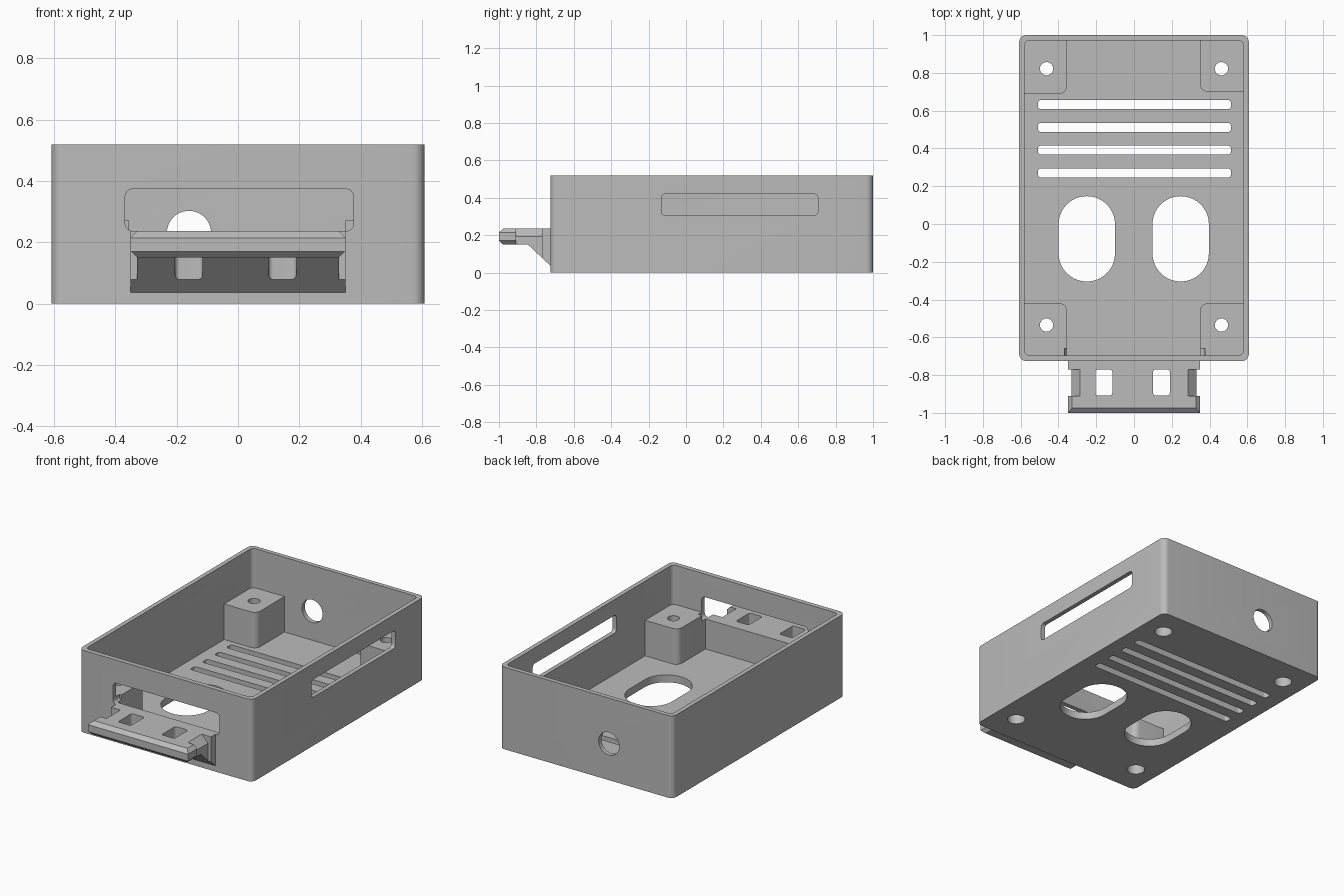
import bpy, bmesh, math

if "Cube" in bpy.data.objects:
    bpy.data.objects.remove(bpy.data.objects["Cube"])

# One plain grey plastic
grey = bpy.data.materials.new("light grey plastic")
grey.use_nodes = True
colour = (0.5, 0.5, 0.5, 1)
grey.diffuse_color = colour
grey.node_tree.nodes["Principled BSDF"].inputs["Base Color"].default_value = colour


def rounded(u0, u1, v0, v1, radii, steps=8):
    """Rectangle outline; radii run from the lower-left corner anticlockwise."""
    if not isinstance(radii, (list, tuple)):
        radii = [radii] * 4
    corners = [(u0, v0, 1, 1), (u1, v0, -1, 1), (u1, v1, -1, -1), (u0, v1, 1, -1)]
    points = []
    for i, (u, v, su, sv) in enumerate(corners):
        r = radii[i]
        if r == 0:
            points.append((u, v))
            continue
        for k in range(steps + 1):
            a = math.pi * (1 + i / 2 + k / steps / 2)
            points.append((u + su * r + r * math.cos(a), v + sv * r + r * math.sin(a)))
    return points


def circle(u, v, r, n=40):
    return [(u + r * math.cos(math.tau * k / n), v + r * math.sin(math.tau * k / n))
            for k in range(n)]


def prism(name, outline, axis, lo, hi):
    """Extrude a flat outline along one axis."""
    place = {"X": lambda u, v, w: (w, u, v),
             "Y": lambda u, v, w: (u, w, v),
             "Z": lambda u, v, w: (u, v, w)}[axis]
    bm = bmesh.new()
    rings = [[bm.verts.new(place(u, v, w)) for u, v in outline] for w in (lo, hi)]
    n = len(outline)
    bm.faces.new(rings[0])
    bm.faces.new(rings[1])
    for i in range(n):
        j = (i + 1) % n
        bm.faces.new((rings[0][i], rings[0][j], rings[1][j], rings[1][i]))
    bmesh.ops.recalc_face_normals(bm, faces=bm.faces)
    mesh = bpy.data.meshes.new(name)
    bm.to_mesh(mesh)
    bm.free()
    mesh.materials.append(grey)
    obj = bpy.data.objects.new(name, mesh)
    bpy.context.collection.objects.link(obj)
    return obj


def combine(target, tool, operation):
    mod = target.modifiers.new("combine", "BOOLEAN")
    mod.operation = operation
    mod.solver = "EXACT"
    mod.object = tool
    bpy.ops.object.select_all(action="DESELECT")
    bpy.context.view_layer.objects.active = target
    target.select_set(True)
    bpy.ops.object.modifier_apply(modifier=mod.name)
    bpy.data.objects.remove(tool)


def cut(target, outline, axis, lo, hi):
    combine(target, prism("cutter", outline, axis, lo, hi), "DIFFERENCE")


FLOOR, POST_TOP, HEIGHT = 0.047, 0.272, 0.52
DECK = 0.237

# Open tray with thin walls
tray = prism("enclosure_tray", rounded(-0.608, 0.608, -0.725, 1.0, 0.037), "Z", 0, HEIGHT)
cut(tray, rounded(-0.58, 0.58, -0.695, 0.972, 0.028), "Z", FLOOR, 1)

# Corner posts, rounded only on the corner that faces the middle
post_corners = [(rounded(-0.59, -0.355, -0.705, -0.42, (0, 0, 0.04, 0))),
                (rounded(0.35, 0.59, -0.705, -0.42, (0, 0, 0, 0.04))),
                (rounded(0.35, 0.59, 0.7, 0.982, (0.04, 0, 0, 0))),
                (rounded(-0.59, -0.355, 0.69, 0.982, (0, 0.04, 0, 0)))]
for outline in post_corners:
    combine(tray, prism("post", outline, "Z", 0.02, POST_TOP), "UNION")

# Screw holes with a wide bore from below
for x in (-0.463, 0.463):
    for y in (-0.535, 0.822):
        cut(tray, circle(x, y, 0.035), "Z", -0.1, 0.4)
        cut(tray, circle(x, y, 0.052), "Z", -0.1, 0.2)

# Floor vents and the two large oval openings
for i in range(4):
    y = 0.632 - 0.1205 * i
    cut(tray, rounded(-0.508, 0.513, y - 0.024, y + 0.024, 0.015), "Z", -0.1, 0.15)
for x in (-0.25, 0.247):
    cut(tray, rounded(x - 0.149, x + 0.149, -0.304, 0.147, 0.148, 16), "Z", -0.1, 0.15)

# Wall openings: front window, side slot, rear cable hole
cut(tray, rounded(-0.368, 0.377, DECK, 0.374, 0.025), "Y", -0.8, -0.66)
cut(tray, rounded(-0.132, 0.705, 0.307, 0.42, 0.02), "X", 0.55, 0.7)
cut(tray, circle(-0.16, 0.231, 0.072), "Y", 0.9, 1.1)

# Front shelf with chamfered lip and sloping underside
profile = [(-0.725, 0.037), (-0.725, DECK), (-0.975, DECK), (-1.0, 0.215),
           (-1.0, 0.171), (-0.978, 0.15), (-0.845, 0.15)]
shelf = prism("front_shelf", profile, "X", -0.35, 0.35)
for s in (-1, 1):
    # side notch with a sloped top
    notch = [(0.222, 0.3), (0.33, 0.192), (0.33, -0.1), (0.5, -0.1), (0.5, 0.3)]
    cut(shelf, [(s * x, z) for x, z in notch], "Y", -0.91, -0.77)
    # chamfered ends of the lip
    ends = [(0.3, 0.265), (0.35, 0.215), (0.35, 0.172), (0.3, 0.122),
            (0.5, 0.122), (0.5, 0.265)]
    cut(shelf, [(s * x, z) for x, z in ends], "Y", -1.1, -0.9)
# Tie holes through the shelf
for x in (-0.16, 0.145):
    cut(shelf, rounded(x - 0.045, x + 0.045, -0.908, -0.77, 0.015), "Z", -0.1, 0.4)

# Smooth the rounded corners and keep hard edges
for obj in (tray, shelf):
    bpy.ops.object.select_all(action="DESELECT")
    bpy.context.view_layer.objects.active = obj
    obj.select_set(True)
    bpy.ops.object.shade_smooth_by_angle(angle=math.radians(30))
